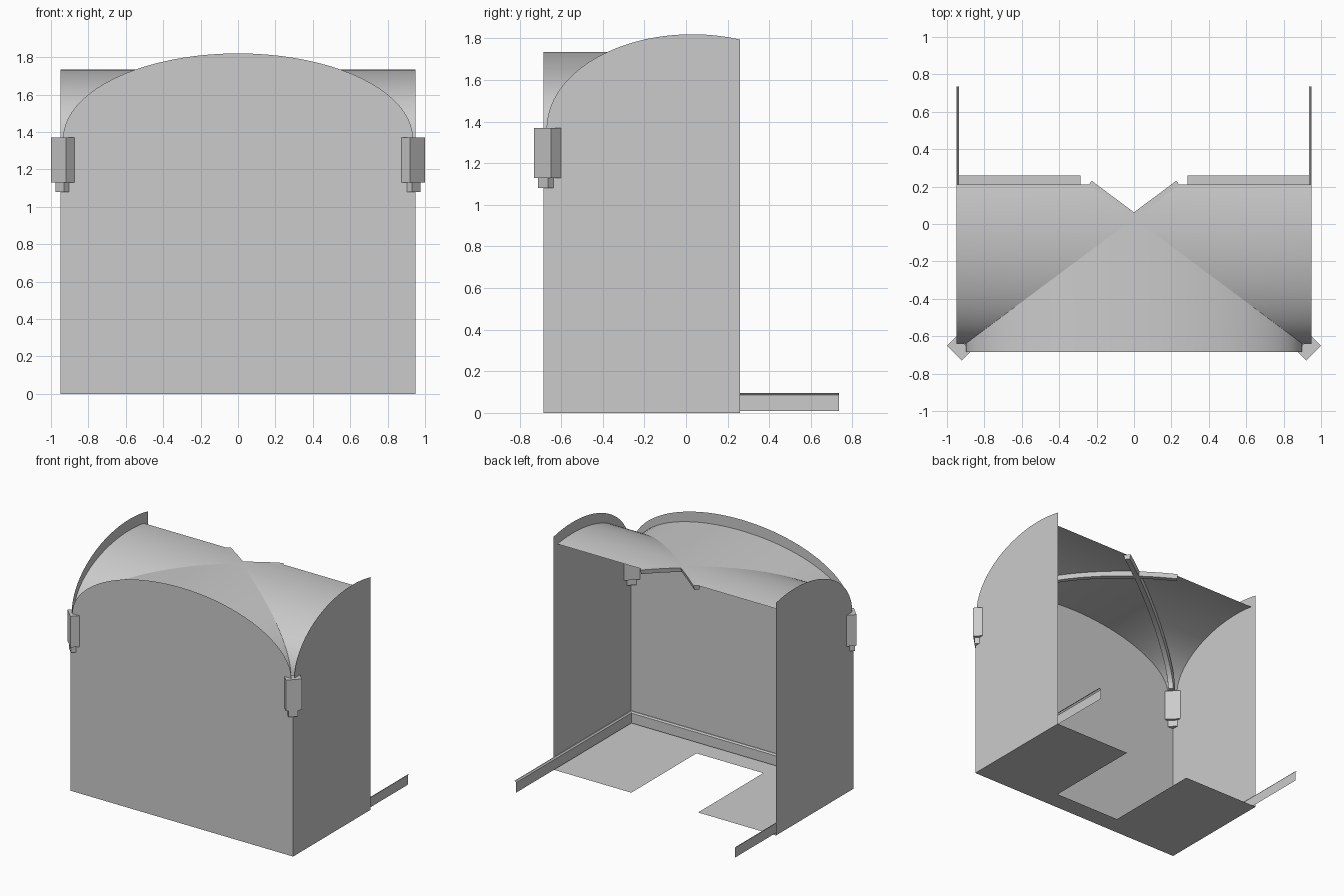
import bpy, bmesh
from math import sin, cos, pi, sqrt
from mathutils import Vector

if "Cube" in bpy.data.objects:
    bpy.data.objects.remove(bpy.data.objects["Cube"])

X, YF, YB = 0.95, -0.685, 0.26      # half width, front plane, cut back edge
CY, SPRING = 0.03, 1.365            # vault centre and springing height
AX, AY, RISE = 0.90, 0.67, 0.37     # vault half spans and rise
VB = 0.21                           # vault back edge


def make(name, verts, faces, smooth=False):
    me = bpy.data.meshes.new(name)
    me.from_pydata([tuple(v) for v in verts], [], faces)
    bm = bmesh.new()
    bm.from_mesh(me)
    bmesh.ops.remove_doubles(bm, verts=bm.verts, dist=1e-5)
    bmesh.ops.recalc_face_normals(bm, faces=bm.faces)
    bm.to_mesh(me)
    bm.free()
    ob = bpy.data.objects.new(name, me)
    bpy.context.collection.objects.link(ob)
    if smooth:
        bpy.ops.object.select_all(action='DESELECT')
        ob.select_set(True)
        bpy.context.view_layer.objects.active = ob
        bpy.ops.object.shade_smooth_by_angle(angle=0.6)
    return ob


def loft(name, rows, closed=False, caps=False, smooth=False):
    n = len(rows[0])
    verts = [v for r in rows for v in r]
    faces = []
    for i in range(len(rows) - 1):
        for j in range(n if closed else n - 1):
            k = (j + 1) % n
            faces.append((i * n + j, i * n + k, (i + 1) * n + k, (i + 1) * n + j))
    if caps:
        faces += [tuple(range(n)), tuple(range(len(verts) - n, len(verts)))]
    return make(name, verts, faces, smooth)


# Arched walls
N = 40
arch = [(0.935 * cos(pi * i / N), SPRING + 0.455 * sin(pi * i / N)) for i in range(N + 1)]
outline = [(-X, 0), (X, 0), (X, SPRING)] + arch + [(-X, SPRING)]
make("front_wall", [(x, YF, z) for x, z in outline], [tuple(range(len(outline)))])

span = 0.70
ys = [YB + (CY - span - YB) * (1 - (1 - i / 32) ** 2) for i in range(33)]
side = [(YB, 0)] + [(y, SPRING + 0.455 * sqrt(max(0, 1 - ((y - CY) / span) ** 2))) for y in ys]
side += [(YF, SPRING), (YF, 0)]
for s, label in ((-1, "left"), (1, "right")):
    make(label + "_wall", [(s * X, max(y, YF), z) for y, z in side], [tuple(range(len(side)))])

# Floor with a rectangular opening at the back
H, D = 0.285, -0.535
fl = [(-X, YF), (X, YF), (X, YB), (H, YB), (H, D), (-H, D), (-H, YB), (-X, YB)]
make("floor", [(x, y, 0) for x, y in fl], [tuple(range(8))])

# Skirting boards
prof = [(0.0, 0.095), (0.006, 0.095), (0.015, 0.085), (0.015, 0.008)]
loft("front_skirting", [[(x, YF + d, z) for d, z in prof] for x in (-X, X)])
for s, label in ((-1, "left"), (1, "right")):
    loft(label + "_skirting", [[(s * (X - d), y, z) for d, z in prof] for y in (YF, 0.735)])

# Groin vault: front web and two side webs
rows = []
for i in range(41):
    t = -pi / 2 + pi * i / 40
    x, z = AX * sin(t), SPRING + RISE * cos(t)
    rows.append([(x, YF, z), (x, CY - AY * abs(sin(t)), z)])
loft("front_vault_web", rows, smooth=True)
angles = [-pi / 2 * (1 - i / 20) for i in range(21)] + [0.09, 0.18, 0.272]
for s, label in ((-1, "left"), (1, "right")):
    rows = []
    for t in angles:
        y, z = CY + AY * sin(t), SPRING + RISE * cos(t)
        rows.append([(s * AX * abs(sin(t)), y, z), (s * X, y, z)])
    loft(label + "_vault_web", rows, smooth=True)

# Diagonal ribs sweeping from each corner past the crown
W, DEPTH = 0.026, 0.035
for s, label in ((-1, "left"), (1, "right")):
    rows = []
    across = Vector((AY, s * AX, 0)).normalized()
    for i in range(31):
        t = -pi / 2 + (pi / 2 + 0.272) * i / 30
        p = Vector((-s * AX * sin(t), CY + AY * sin(t), SPRING + RISE * cos(t)))
        tan = Vector((-s * AX * cos(t), AY * cos(t), -RISE * sin(t)))
        down = tan.cross(across).normalized()
        if down.z > 0 or (abs(down.z) < 1e-4 and down.y < 0):
            down = -down
        rows.append([p - across * W, p + across * W,
                     p + across * W * 0.7 + down * DEPTH,
                     p - across * W * 0.7 + down * DEPTH])
    loft(label + "_rib", rows, closed=True, caps=True, smooth=True)

# Corner corbels set at 45 degrees, with a smaller foot
base = [(-0.065, 0.015), (0.015, -0.065), (0.065, -0.015), (-0.015, 0.065)]
for s, label in ((-1, "left"), (1, "right")):
    for part, k, cx, cy, z0, z1 in (("corbel", 1, 0.935, -0.665, 1.13, 1.37),
                                    ("corbel_foot", 0.6, 0.938, -0.672, 1.08, 1.13)):
        loft(label + "_" + part,
             [[(s * (cx - k * u), cy + k * v, z) for u, v in base] for z in (z0, z1)],
             closed=True, caps=True)
